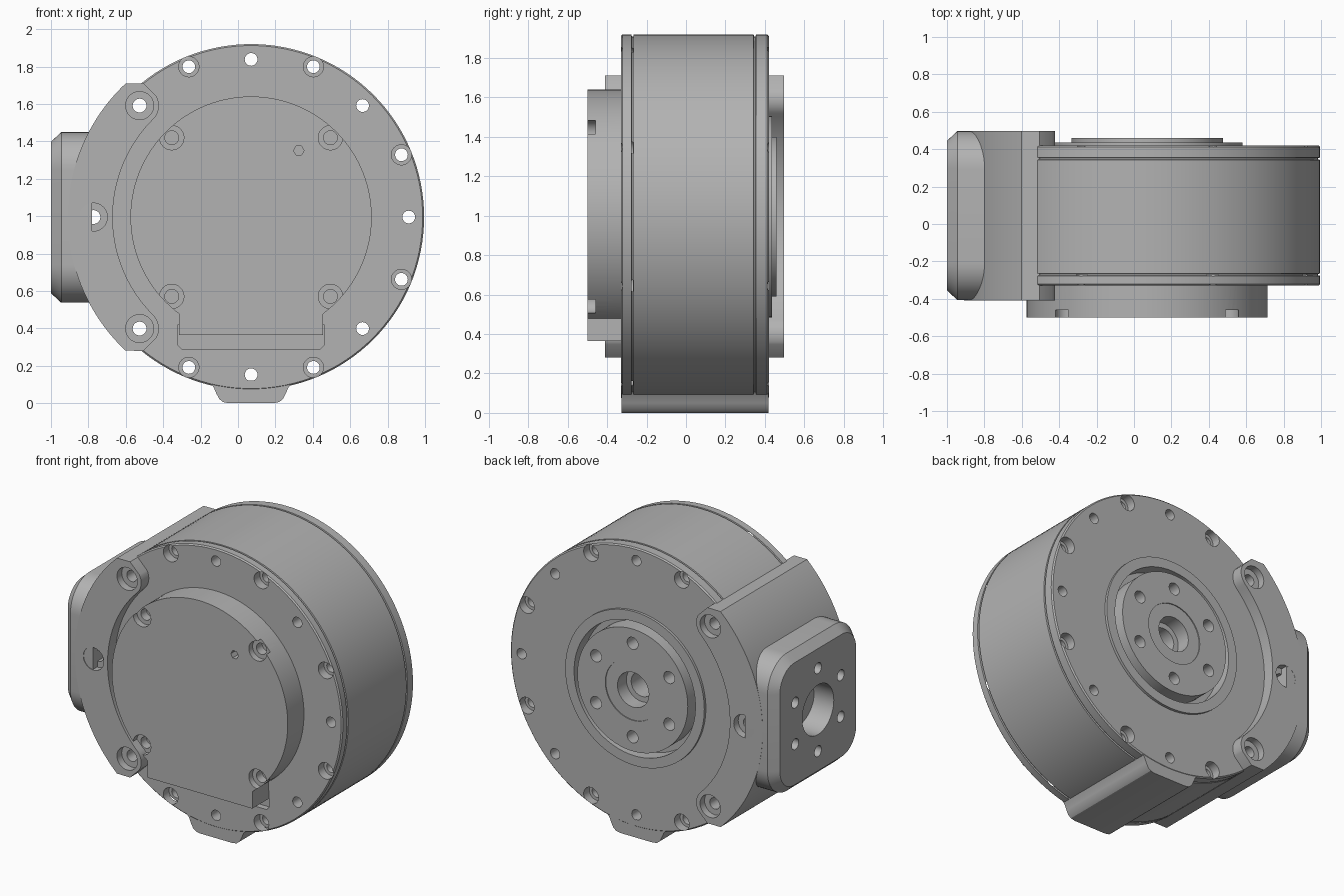
import bpy, bmesh
from math import cos, sin, pi, radians, acos, degrees

if "Cube" in bpy.data.objects:
    bpy.data.objects.remove(bpy.data.objects["Cube"], do_unlink=True)

CX, CZ = 0.07, 0.995          # main axis runs along y through this point
FRONT, BACK = -0.33, 0.42     # flange faces

metal = bpy.data.materials.new("plain grey metal")
metal.use_nodes = True
GREY = (0.45, 0.45, 0.45, 1)
metal.diffuse_color = GREY
metal.node_tree.nodes["Principled BSDF"].inputs["Base Color"].default_value = GREY


def skin(bm, loops):
    """Bridge a row of equal point loops and cap both ends."""
    rows = [[bm.verts.new(p) for p in loop] for loop in loops]
    n = len(rows[0])
    for a, b in zip(rows, rows[1:]):
        for i in range(n):
            j = (i + 1) % n
            bm.faces.new((a[i], a[j], b[j], b[i]))
    bm.faces.new(rows[0])
    bm.faces.new(rows[-1][::-1])


def revolve(bm, profile, a, b, axis="y", n=32):
    """Lathe (radius, height) pairs round an axis through (a, b)."""
    loops = []
    for r, h in profile:
        ring = [(a + r * cos(2 * pi * i / n), b + r * sin(2 * pi * i / n)) for i in range(n)]
        loops.append([(u, h, v) if axis == "y" else (h, u, v) for u, v in ring])
    skin(bm, loops)


def prism(bm, outline, y0, y1):
    skin(bm, [[(x, y, z) for x, z in outline] for y in (y0, y1)])


def arc(cx, cz, r, start, end, n):
    return [(cx + r * cos(radians(start + (end - start) * i / n)),
             cz + r * sin(radians(start + (end - start) * i / n))) for i in range(n + 1)]


def make(name, bm):
    bmesh.ops.recalc_face_normals(bm, faces=bm.faces)
    mesh = bpy.data.meshes.new(name)
    bm.to_mesh(mesh)
    bm.free()
    mesh.materials.append(metal)
    ob = bpy.data.objects.new(name, mesh)
    bpy.context.collection.objects.link(ob)
    return ob


def finish(ob, cutters=()):
    """Apply the cuts, then shade."""
    bpy.ops.object.select_all(action="DESELECT")
    ob.select_set(True)
    bpy.context.view_layer.objects.active = ob
    for cutter in cutters:
        mod = ob.modifiers.new("cut", "BOOLEAN")
        mod.operation, mod.solver, mod.object = "DIFFERENCE", "EXACT", cutter
        bpy.ops.object.modifier_apply(modifier=mod.name)
    bpy.ops.object.shade_smooth_by_angle(angle=radians(25))


def polar(r, deg):
    return CX + r * cos(radians(deg)), CZ + r * sin(radians(deg))


# Flange holes: plain ones, and counterbored ones in between
bm = bmesh.new()
for deg in (-90, -45, 0, 45, 90):
    revolve(bm, [(0.034, -0.6), (0.034, 0.6)], *polar(0.843, deg))
for deg in (-112.5, -67.5, -22.5, 22.5, 67.5, 112.5):
    revolve(bm, [(0.054, -0.6), (0.054, -0.27), (0.034, -0.27),
                 (0.034, 0.36), (0.054, 0.36), (0.054, 0.6)], *polar(0.87, deg))
# Output hub screw holes
for k in range(6):
    revolve(bm, [(0.04, 0.36), (0.04, 0.6)], *polar(0.31, 30 + 60 * k))
# Pocket under the cover tab
prism(bm, [(-0.32, 0.42), (-0.32, 0.31), (-0.30, 0.29),
           (0.44, 0.29), (0.46, 0.31), (0.46, 0.42)], -0.6, -0.29)
flange_cutter = make("flange_cutter", bm)

# Bracket screw holes, shared by bracket and housing
bm = bmesh.new()
for deg in (135, 180, 225):
    revolve(bm, [(0.075, -0.6), (0.075, -0.36), (0.037, -0.36),
                 (0.037, 0.45), (0.075, 0.45), (0.075, 0.6)], *polar(0.843, deg))
bracket_cutter = make("bracket_cutter", bm)

# Side plate bore and screw holes
PY, PZ = 0.045, 0.993
bm = bmesh.new()
revolve(bm, [(0.165, -1.1), (0.165, -0.8)], PY, PZ, "x", 48)
for k in range(6):
    a = radians(30 + 60 * k)
    revolve(bm, [(0.036, -1.1), (0.036, -0.89)], PY + 0.275 * cos(a), PZ + 0.275 * sin(a), "x", 24)
plate_cutter = make("plate_cutter", bm)

# Cover screw recesses and small vent
bm = bmesh.new()
for deg in (45, 135, 225, 315):
    revolve(bm, [(0.065, -0.6), (0.065, -0.46), (0.037, -0.46), (0.037, -0.4)], *polar(0.6, deg))
revolve(bm, [(0.028, -0.6), (0.028, -0.38)], 0.325, 1.35, n=6)
cover_cutter = make("cover_cutter", bm)

# Housing with grooved rim, rear ring, rotor gap and stepped output bore
bm = bmesh.new()
revolve(bm, [(0.917, FRONT), (0.925, FRONT + 0.008),
             (0.925, -0.277), (0.915, -0.275), (0.915, -0.267), (0.925, -0.265),
             (0.925, 0.343), (0.915, 0.345), (0.915, 0.353), (0.925, 0.355),
             (0.925, BACK - 0.008), (0.917, BACK),
             (0.51, BACK), (0.51, 0.437), (0.445, 0.437), (0.445, 0.34),
             (0.405, 0.34), (0.405, 0.46), (0.2, 0.46), (0.2, 0.454),
             (0.115, 0.454), (0.115, 0.36), (0.08, 0.36), (0.08, 0.2)],
        CX, CZ, n=128)
housing = make("motor_housing", bm)
finish(housing, (flange_cutter, bracket_cutter))

# Front cover: disc with a square tab at the bottom
half, R = 0.385, 0.645
a = degrees(acos(half / R))
bm = bmesh.new()
prism(bm, arc(CX, CZ, R, -a, 180 + a, 96) + [(CX - half, 0.365), (CX + half, 0.365)], -0.5, -0.285)
cover = make("front_cover", bm)
finish(cover, (cover_cutter,))

# Clamp bracket: crescent with a rounded lug at each end
bx, bz = polar(0.843, 135)
upper = arc(CX, CZ, 0.74, 180, 135, 24) + arc(bx, bz, 0.103, -45, 30, 10)[1:]
upper += [(-0.505, 1.71)] + arc(CX, CZ, 0.98, 133.2, 180, 28)
lower = [(x, 2 * CZ - z) for x, z in reversed(upper)][1:-1]
bm = bmesh.new()
prism(bm, upper + lower, -0.41, 0.497)
bracket = make("side_bracket", bm)
finish(bracket, (bracket_cutter, plate_cutter))


# Side mounting plate: rounded square with a chamfered outer edge
def rounded(x, inset):
    core, r = 0.25, 0.205 - inset
    pts = []
    for k, (sy, sz) in enumerate(((1, 1), (-1, 1), (-1, -1), (1, -1))):
        pts += arc(PY + sy * core, PZ + sz * (core + 0.005), r, 90 * k, 90 * k + 90, 12)
    return [(x, y, z) for y, z in pts]


bm = bmesh.new()
skin(bm, [rounded(-0.78, 0.004), rounded(-0.945, 0.004), rounded(-1.0, 0.055)])
plate = make("mounting_plate", bm)
finish(plate, (plate_cutter,))

# Foot rib under the housing
side = [(-0.16, 0.12), (-0.13, 0.085), (-0.115, 0.05), (-0.1, 0.022), (-0.08, 0.006), (-0.05, 0)]
bm = bmesh.new()
prism(bm, side + [(2 * CX - x, z) for x, z in reversed(side)], FRONT + 0.002, BACK - 0.002)
finish(make("bottom_foot", bm))

for cutter in (flange_cutter, bracket_cutter, plate_cutter, cover_cutter):
    bpy.data.objects.remove(cutter, do_unlink=True)
